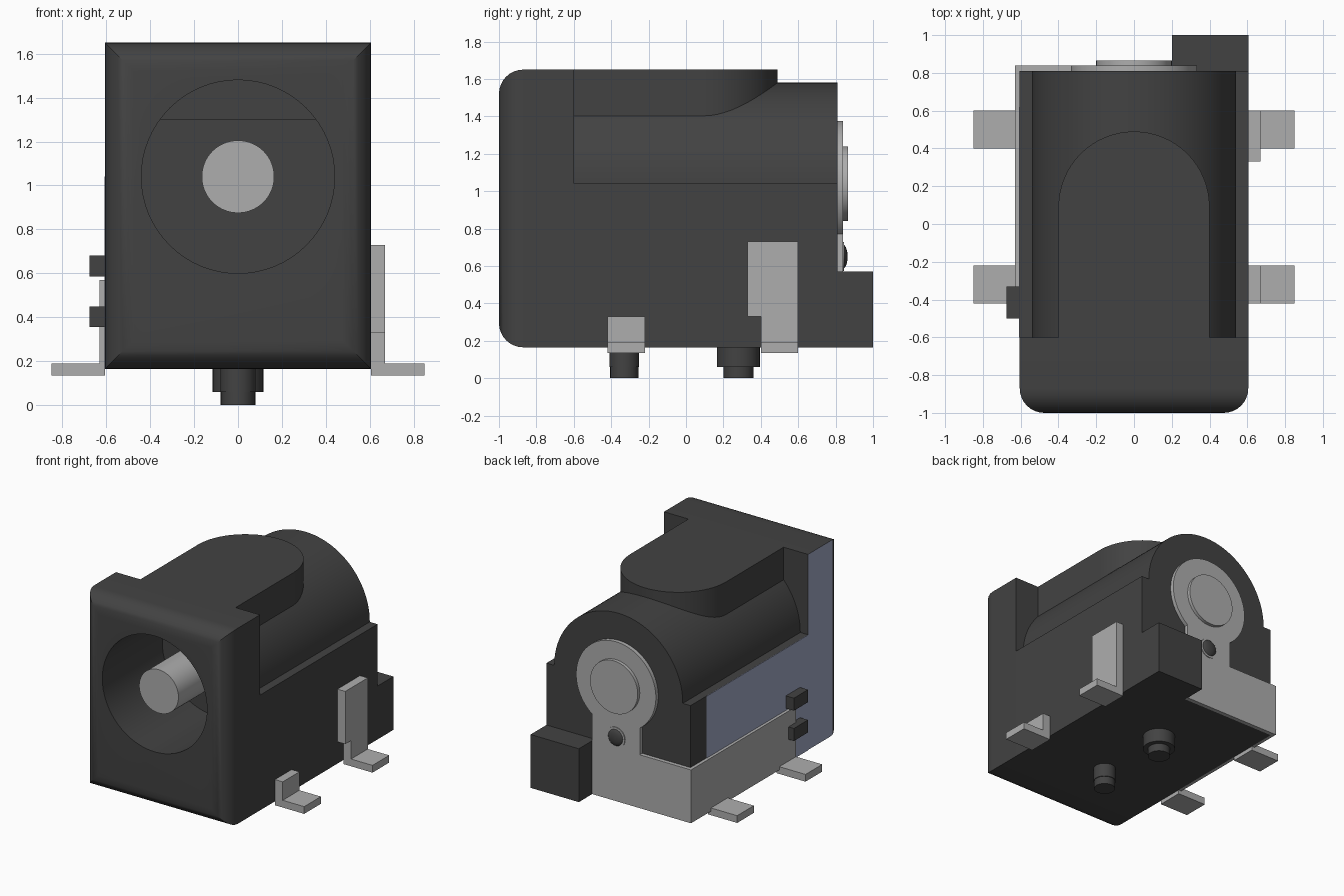
import bpy, bmesh, math
from mathutils import Vector

cube = bpy.data.objects.get("Cube")
if cube:
    bpy.data.objects.remove(cube, do_unlink=True)


def material(name, rgb):
    m = bpy.data.materials.new(name)
    m.use_nodes = True
    m.diffuse_color = (*rgb, 1)
    m.node_tree.nodes["Principled BSDF"].inputs["Base Color"].default_value = (*rgb, 1)
    return m


BLACK = material("black plastic", (0.055, 0.055, 0.055))
METAL = material("grey metal", (0.42, 0.42, 0.42))
BLUE = material("pale blue grey", (0.36, 0.40, 0.56))


def finish(name, bm, *mats):
    bmesh.ops.recalc_face_normals(bm, faces=bm.faces)
    me = bpy.data.meshes.new(name)
    bm.to_mesh(me)
    bm.free()
    ob = bpy.data.objects.new(name, me)
    bpy.context.collection.objects.link(ob)
    for m in mats:
        me.materials.append(m)
    return ob


def prism(name, pts, axis, lo, hi, mat):
    """Extrude a 2D outline along an axis: y takes (x, z), z takes (x, y)."""
    bm = bmesh.new()
    place = (lambda p: (p[0], lo, p[1])) if axis == "y" else (lambda p: (p[0], p[1], lo))
    face = bm.faces.new([bm.verts.new(place(p)) for p in pts])
    ext = bmesh.ops.extrude_face_region(bm, geom=[face])["geom"]
    move = Vector((0, hi - lo, 0)) if axis == "y" else Vector((0, 0, hi - lo))
    bmesh.ops.translate(bm, vec=move, verts=[v for v in ext if isinstance(v, bmesh.types.BMVert)])
    return finish(name, bm, mat)


def box(name, x, y, z, mat):
    return prism(name, [(x[0], y[0]), (x[1], y[0]), (x[1], y[1]), (x[0], y[1])], "z", *z, mat)


def arc(cx, cy, r, a0, a1, n):
    return [(cx + r * math.cos(math.radians(a0 + (a1 - a0) * i / n)),
             cy + r * math.sin(math.radians(a0 + (a1 - a0) * i / n))) for i in range(n + 1)]


def cylinder(name, c, r, axis, lo, hi, mat, n=64):
    return smooth(prism(name, arc(*c, r, 0, 360, n)[:-1], axis, lo, hi, mat))


def smooth(ob):
    bpy.ops.object.select_all(action="DESELECT")
    ob.select_set(True)
    bpy.context.view_layer.objects.active = ob
    bpy.ops.object.shade_smooth_by_angle(angle=math.radians(30))
    return ob


def cut(ob, tool):
    mod = ob.modifiers.new("bore", "BOOLEAN")
    mod.operation, mod.solver, mod.object = "DIFFERENCE", "EXACT", tool
    bpy.context.view_layer.objects.active = ob
    bpy.ops.object.modifier_apply(modifier=mod.name)


W, BASE, AXIS = 0.605, 0.165, 1.04

# Front flange with rounded front edges; its flat right side is blue grey
flange = box("front_flange", (-W, W), (-1, -0.6), (BASE, 1.65), BLACK)
flange.data.materials.append(BLUE)
bm = bmesh.new()
bm.from_mesh(flange.data)
edges = [e for e in bm.edges if all(v.co.y < -0.99 for v in e.verts)]
bmesh.ops.bevel(bm, geom=edges, offset=0.13, segments=8, profile=0.5, affect="EDGES")
bm.normal_update()
for f in bm.faces:
    f.material_index = 1 if f.normal.x < -0.99 else 0
bm.to_mesh(flange.data)
bm.free()

# Main housing: square below, round barrel above
outline = [(-W, BASE), (W, BASE), (W, AXIS)] + arc(0, AXIS, 0.54, 0, 180, 48) + [(-W, AXIS)]
housing = prism("main_housing", outline, "y", -0.6, 0.81, BLACK)

# Socket bore through flange and into the housing
bore = prism("bore_cutter", arc(0, AXIS, 0.44, 0, 360, 64)[:-1], "y", -1.2, -0.28, BLACK)
for part in (flange, housing):
    cut(part, bore)
    smooth(part)
bpy.data.objects.remove(bore, do_unlink=True)

# Raised rib on top with a round end
smooth(prism("top_rib", [(-0.4, -0.6), (0.4, -0.6)] + arc(0, 0.09, 0.4, 0, 180, 32),
             "z", 1.3, 1.65, BLACK))
# Right side panel and rear block
box("side_panel", (-W - 0.003, -W), (-0.6, 0.62), (BASE, AXIS), BLUE)
box("rear_block", (0.2, W), (0.81, 1.0), (BASE, 0.57), BLACK)

# Centre pin and its rivet head on the back
cylinder("centre_pin", (0, AXIS), 0.165, "y", -0.95, -0.27, METAL)
cylinder("rivet_head", (0, AXIS), 0.2, "y", 0.83, 0.865, METAL)

# Back contact plate: disc, neck and foot, wrapping round to the right side
a = math.degrees(math.acos(0.2 / 0.335))
plate = [(0.2, BASE)] + arc(0, AXIS, 0.335, -a, 180 + a, 56)
plate += [(-0.2, 0.57), (-0.63, 0.57), (-0.63, BASE)]
smooth(prism("back_plate", plate, "y", 0.81, 0.84, METAL))
box("side_plate", (-0.63, -W), (-0.42, 0.81), (BASE, 0.57), METAL)

# Locating dome in a thin ring below the disc
bm = bmesh.new()
bmesh.ops.create_uvsphere(bm, u_segments=24, v_segments=16, radius=0.065)
bmesh.ops.scale(bm, vec=(1, 0.4, 1), verts=bm.verts)
bmesh.ops.translate(bm, vec=(0, 0.838, 0.65), verts=bm.verts)
smooth(finish("back_dome", bm, BLACK))
cylinder("dome_ring", (0, 0.65), 0.078, "y", 0.83, 0.846, METAL, 32)

# Small retaining tabs on the right side
for name, z in (("lower_tab", 0.355), ("upper_tab", 0.585)):
    box(name, (-0.675, -W), (-0.5, -0.33), (z, z + 0.095), BLACK)

# Solder feet on both sides
for name, y in (("front", (-0.42, -0.22)), ("rear", (0.4, 0.6))):
    for side, s in (("left", 1), ("right", -1)):
        box(f"{name}_{side}_foot", sorted((s * 0.85, s * W)), y, (0.135, 0.19), METAL)
# Upright parts of the left leads
box("front_left_lead", (W, 0.67), (-0.42, -0.22), (0.19, 0.33), METAL)
box("rear_left_lead", (W, 0.67), (0.4, 0.6), (0.19, 0.33), METAL)
box("rear_left_contact", (W, 0.67), (0.33, 0.6), (0.33, 0.73), METAL)

# Stepped locating pegs underneath
for name, y, r, tip in (("front", -0.33, 0.08, 0.075), ("rear", 0.28, 0.115, 0.08)):
    cylinder(f"{name}_peg", (0, y), r, "z", 0.06, BASE, BLACK, 32)
    cylinder(f"{name}_peg_tip", (0, y), tip, "z", 0, 0.06, BLACK, 32)
